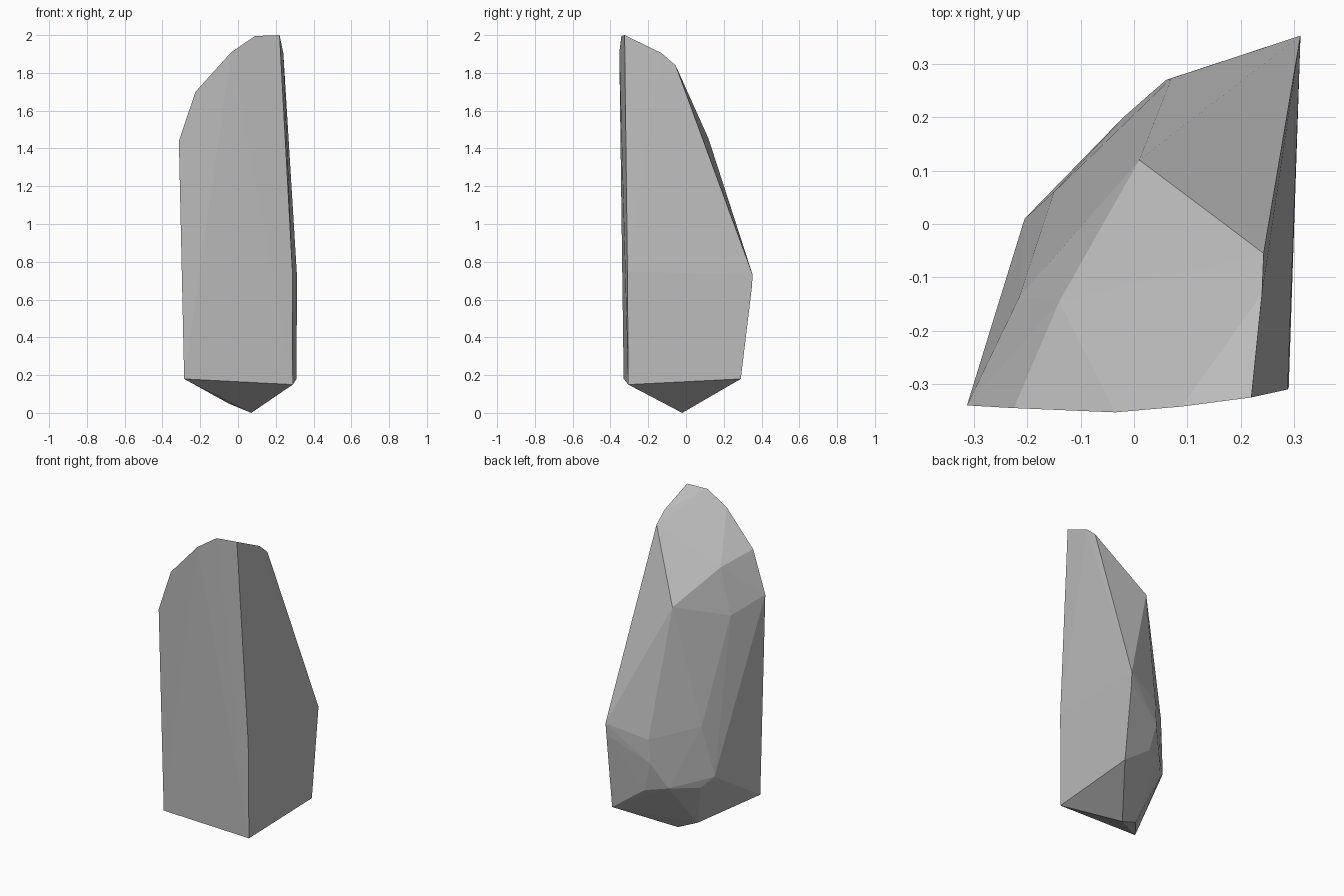
import bpy
import bmesh
from mathutils import Vector

# Remove only the default cube
default_cube = bpy.data.objects.get("Cube")
if default_cube:
    bpy.data.objects.remove(default_cube, do_unlink=True)

# Landmarks of the chipped boulder, in hundredths of a unit
front_outline = [
    (-28.5, -33, 18), (-31.3, -34, 144), (-22.5, -34.5, 170),
    (-3.5, -35.3, 191), (9, -34.2, 199.5), (22, -32.5, 200),
    (28.8, -31, 75), (29, -30.6, 15),
]
side_outline = [
    (24, -13, 190.5), (24.3, -5.5, 184), (31.2, 35.3, 73),
    (31, 34.8, 66), (31, 29, 18),
]
upper_back_ridge = [
    (1, 12, 145), (-14, -14.5, 164), (-14, -8.5, 143.5), (-21.5, -13.7, 136),
]
lower_back_bulge = [
    (25, 32.5, 66), (7, 27.3, 66), (6, 27, 51), (10.5, 26, 33),
    (-2, 20, 35), (-14.5, 6, 33.5), (-20.5, 1, 40), (-15, 6, 72),
]
underside = [(7, -2, 0), (-5, -4.5, 5)]


def make_material(name, colour):
    material = bpy.data.materials.new(name)
    material.use_nodes = True
    material.diffuse_color = colour
    shader = material.node_tree.nodes["Principled BSDF"]
    shader.inputs["Base Color"].default_value = colour
    shader.inputs["Roughness"].default_value = 0.9
    return material


def make_faceted_rock(name, landmarks, material):
    """Wrap a tight faceted skin around the landmark points."""
    bm = bmesh.new()
    for point in landmarks:
        bm.verts.new(Vector(point) / 100)
    result = bmesh.ops.convex_hull(bm, input=bm.verts[:])
    unused = {v for v in result["geom_interior"] + result["geom_unused"]
              if isinstance(v, bmesh.types.BMVert)}
    bmesh.ops.delete(bm, geom=list(unused), context="VERTS")
    bmesh.ops.recalc_face_normals(bm, faces=bm.faces[:])
    for face in bm.faces:
        face.smooth = False
    mesh = bpy.data.meshes.new(name)
    bm.to_mesh(mesh)
    bm.free()
    mesh.materials.append(material)
    rock = bpy.data.objects.new(name, mesh)
    bpy.context.collection.objects.link(rock)
    return rock


# One tall stone in plain grey
stone_grey = make_material("stone_grey", (0.5, 0.5, 0.5, 1))
make_faceted_rock(
    "standing_rock",
    front_outline + side_outline + upper_back_ridge + lower_back_bulge + underside,
    stone_grey,
)
